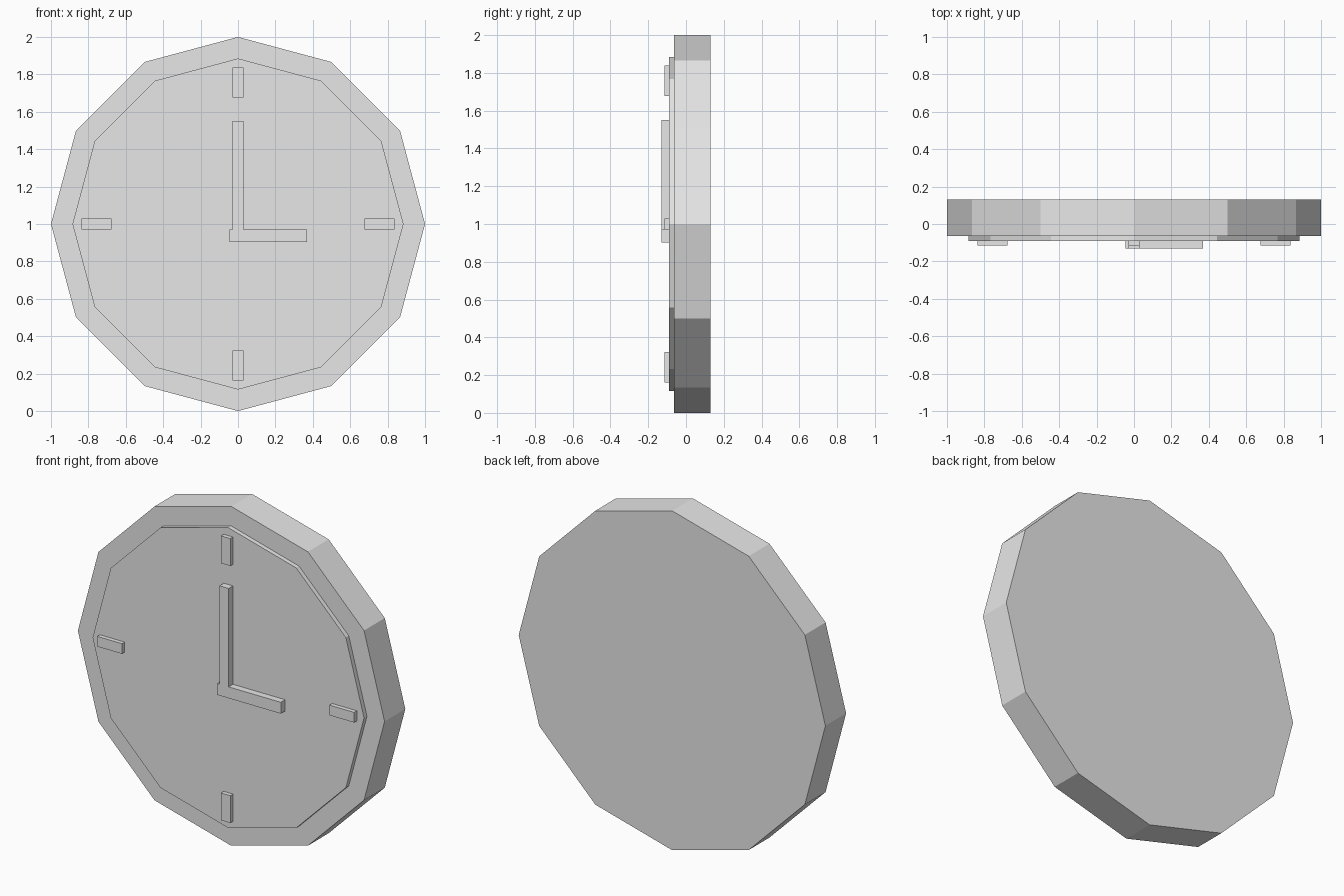
import bpy
from math import pi

cube = bpy.data.objects.get("Cube")
if cube:
    bpy.data.objects.remove(cube, do_unlink=True)

# One plain colour for the whole clock
GREY = (0.8, 0.8, 0.8, 1.0)
grey = bpy.data.materials.new("light_grey")
grey.use_nodes = True
grey.diffuse_color = GREY
grey.node_tree.nodes["Principled BSDF"].inputs["Base Color"].default_value = GREY

CENTRE_Z = 1.0
DIAL_FRONT = -0.09


def finish(name):
    obj = bpy.context.object
    obj.name = name
    obj.data.materials.append(grey)
    return obj


def disc(name, radius, front, back):
    """Twelve-sided disc facing the front, with a corner at the top."""
    bpy.ops.mesh.primitive_cylinder_add(
        vertices=12, radius=radius, depth=back - front,
        location=(0, (front + back) / 2, CENTRE_Z), rotation=(pi / 2, 0, 0))
    return finish(name)


def bar(name, x0, x1, z0, z1, front):
    """Box from the dial surface out to the given front depth."""
    back = DIAL_FRONT + 0.002
    bpy.ops.mesh.primitive_cube_add(
        size=1, location=((x0 + x1) / 2, (front + back) / 2, (z0 + z1) / 2))
    bpy.context.object.scale = (x1 - x0, back - front, z1 - z0)
    bpy.ops.object.transform_apply(location=False, rotation=False, scale=True)
    return finish(name)


# Case and raised dial
disc("clock_case", 1.0, -0.063, 0.13)
disc("clock_dial", 0.885, DIAL_FRONT, -0.06)

# Quarter-hour markers
INNER, OUTER, HALF = 0.677, 0.838, 0.03
for side, sign in (("left", 1), ("right", -1)):
    lo, hi = sorted((sign * INNER, sign * OUTER))
    bar(f"hour_marker_{side}", lo, hi, CENTRE_Z - HALF, CENTRE_Z + HALF, -0.115)
for side, sign in (("top", 1), ("bottom", -1)):
    lo, hi = sorted((CENTRE_Z + sign * INNER, CENTRE_Z + sign * OUTER))
    bar(f"hour_marker_{side}", -HALF, HALF, lo, hi, -0.115)

# Hands
bar("minute_hand", -HALF, HALF, 0.97, 1.55, -0.13)
bar("hour_hand", -0.045, 0.37, 0.903, 0.97, -0.13)
